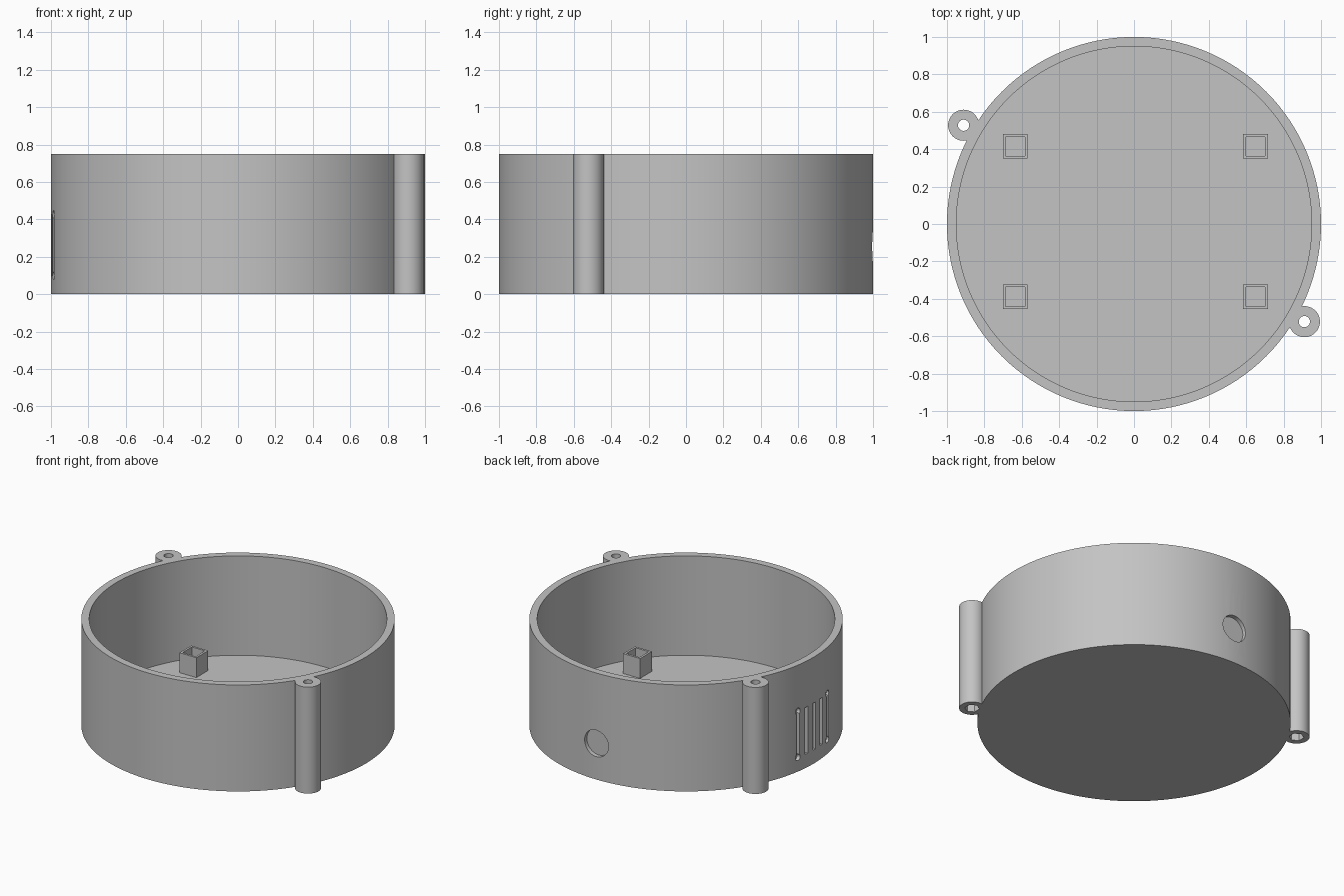
import bpy
import math

cube = bpy.data.objects.get("Cube")
if cube:
    bpy.data.objects.remove(cube, do_unlink=True)

grey = bpy.data.materials.new("plain_grey")
grey.use_nodes = True
COLOUR = (0.55, 0.55, 0.55, 1)
grey.diffuse_color = COLOUR
grey.node_tree.nodes["Principled BSDF"].inputs["Base Color"].default_value = COLOUR

HEIGHT = 0.75
FLOOR = 0.05


def cylinder(name, x, y, z0, z1, r, sides=48):
    """Upright cylinder between two heights."""
    bpy.ops.mesh.primitive_cylinder_add(
        vertices=sides, radius=r, depth=z1 - z0, location=(x, y, (z0 + z1) / 2))
    ob = bpy.context.object
    ob.name = name
    ob.data.materials.append(grey)
    return ob


def box(name, centre, size):
    bpy.ops.mesh.primitive_cube_add(size=1, location=centre)
    ob = bpy.context.object
    ob.name = name
    ob.scale = size
    bpy.ops.object.transform_apply(location=False, rotation=False, scale=True)
    ob.data.materials.append(grey)
    return ob


def combine(target, tool, operation):
    """Apply a boolean and discard the tool."""
    mod = target.modifiers.new(operation.lower(), 'BOOLEAN')
    mod.operation = operation
    mod.solver = 'EXACT'
    mod.object = tool
    bpy.context.view_layer.objects.active = target
    bpy.ops.object.modifier_apply(modifier=mod.name)
    bpy.data.objects.remove(tool, do_unlink=True)


def finish(ob):
    bpy.ops.object.select_all(action='DESELECT')
    ob.select_set(True)
    bpy.context.view_layer.objects.active = ob
    bpy.ops.object.shade_smooth_by_angle(angle=math.radians(30))


# Round case with two screw columns on its outside
case = cylinder("round_case", 0, 0, 0, HEIGHT, 1, 128)
ears = [(0.911, -0.522), (-0.911, 0.528)]
for x, y in ears:
    combine(case, cylinder("screw_column", x, y, 0, HEIGHT, 0.083), 'UNION')

# Open interior above the floor
combine(case, cylinder("cavity", 0, 0, FLOOR, 1, 0.95, 128), 'DIFFERENCE')

# Screw holes with hexagonal nut pockets underneath
for x, y in ears:
    combine(case, cylinder("screw_hole", x, y, -0.1, 1, 0.03, 32), 'DIFFERENCE')
    combine(case, cylinder("nut_pocket", x, y, -0.1, 0.1, 0.048, 6), 'DIFFERENCE')

# Shallow round port in the back wall
port = cylinder("port", 0, 1.07, 0.97, 1.17, 0.093)
port.location = (0, 1.07, 0.254)
port.rotation_euler.x = math.pi / 2
combine(case, port, 'DIFFERENCE')

# Shallow vent slots in the side wall, the outer two ending in round holes
for i in range(-2, 3):
    y = i * 0.082
    slot = box("slot", (-1.065, y, 0.262), (0.2, 0.026, 0.33))
    combine(case, slot, 'DIFFERENCE')
    if abs(i) == 2:
        for z in (0.1, 0.425):
            pin = cylinder("pin", -1.065, y, 0, 0.2, 0.022, 24)
            pin.location.z = z
            pin.rotation_euler.y = math.pi / 2
            combine(case, pin, 'DIFFERENCE')
finish(case)

# Hollow square posts on the floor
for side, x in (("left", 0.65), ("right", -0.635)):
    for end, y in (("front", -0.389), ("back", 0.415)):
        post = box(f"{end}_{side}_post", (x, y, 0.115), (0.132, 0.132, 0.15))
        combine(post, box("socket", (x, y, 0.15), (0.102, 0.102, 0.4)), 'DIFFERENCE')
        finish(post)
